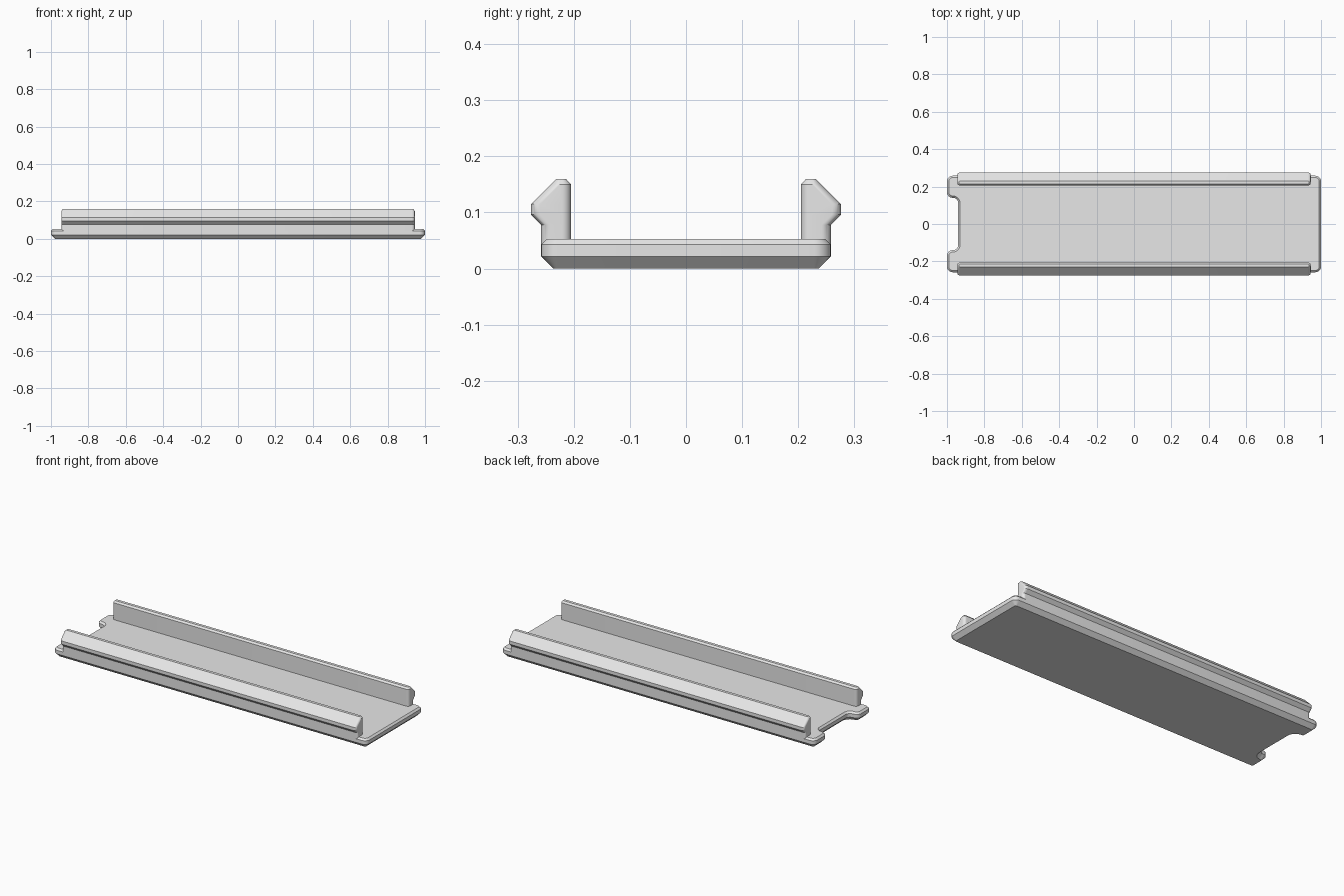
import bpy
import bmesh
from math import cos, sin, radians

cube = bpy.data.objects.get("Cube")
if cube:
    bpy.data.objects.remove(cube, do_unlink=True)

grey = bpy.data.materials.new("plain grey")
grey.use_nodes = True
grey.diffuse_color = (0.8, 0.8, 0.8, 1)
grey.node_tree.nodes["Principled BSDF"].inputs["Base Color"].default_value = (0.8, 0.8, 0.8, 1)


def arc(cx, cy, radius, start, sweep=90, steps=8):
    """Points along a quarter-round corner."""
    angles = [radians(start + sweep * i / steps) for i in range(steps + 1)]
    return [(cx + radius * cos(a), cy + radius * sin(a)) for a in angles]


def loft(name, rings):
    """Skin a stack of matching (outline, height) rings and cap both ends."""
    bm = bmesh.new()
    loops = [[bm.verts.new((x, y, z)) for x, y in outline] for outline, z in rings]
    count = len(loops[0])
    for low, high in zip(loops, loops[1:]):
        for i in range(count):
            j = (i + 1) % count
            bm.faces.new((low[i], low[j], high[j], high[i]))
    bm.faces.new(loops[0][::-1])
    bm.faces.new(loops[-1])
    bmesh.ops.recalc_face_normals(bm, faces=bm.faces)
    mesh = bpy.data.meshes.new(name)
    bm.to_mesh(mesh)
    bm.free()
    mesh.materials.append(grey)
    obj = bpy.data.objects.new(name, mesh)
    bpy.context.collection.objects.link(obj)
    bpy.ops.object.select_all(action="DESELECT")
    obj.select_set(True)
    bpy.context.view_layer.objects.active = obj
    bpy.ops.object.shade_smooth_by_angle(angle=radians(30))
    return obj


HALF_WIDTH = 0.258
NOTCH_X, NOTCH_Y = -0.94, 0.14
R, FILLET = 0.03, 0.028


def base_outline(inset):
    """Rounded plate with a notch in its right end, shrunk by the inset."""
    r, f = R - inset, FILLET + inset
    x, y = 1 - R, HALF_WIDTH - R
    return (arc(x, -y, r, -90) + arc(x, y, r, 0) + arc(-x, y, r, 90)
            + arc(-x, NOTCH_Y + R, r, 180)
            + arc(NOTCH_X - FILLET, NOTCH_Y - FILLET, f, 90, -90)
            + arc(NOTCH_X - FILLET, FILLET - NOTCH_Y, f, 0, -90)
            + arc(-x, -NOTCH_Y - R, r, 90)
            + arc(-x, -y, r, 180))


def rail_outline(inner, outer, end, radius, side):
    """Long rounded rectangle on one side of the plate."""
    x, low, high = end - radius, inner + radius, outer - radius
    points = (arc(x, low, radius, -90) + arc(x, high, radius, 0)
              + arc(-x, high, radius, 90) + arc(-x, low, radius, 180))
    return [(px, side * py) for px, py in points]


# Base plate with chamfered top and bottom edges
loft("base_plate", [(base_outline(0.022), 0), (base_outline(0), 0.022),
                    (base_outline(0), 0.043), (base_outline(0.01), 0.053)])

# Side rails with a wedge-shaped outer lip: height, inner, outer, end, radius
levels = [(0.043, 0.205, HALF_WIDTH, 0.945, 0.016),
          (0.078, 0.205, HALF_WIDTH, 0.945, 0.016),
          (0.096, 0.205, 0.276, 0.945, 0.016),
          (0.115, 0.205, 0.276, 0.945, 0.016),
          (0.15, 0.205, 0.241, 0.945, 0.016),
          (0.16, 0.214, 0.231, 0.936, 0.007)]
for name, side in (("front_rail", -1), ("back_rail", 1)):
    loft(name, [(rail_outline(*dims, side), z) for z, *dims in levels])
